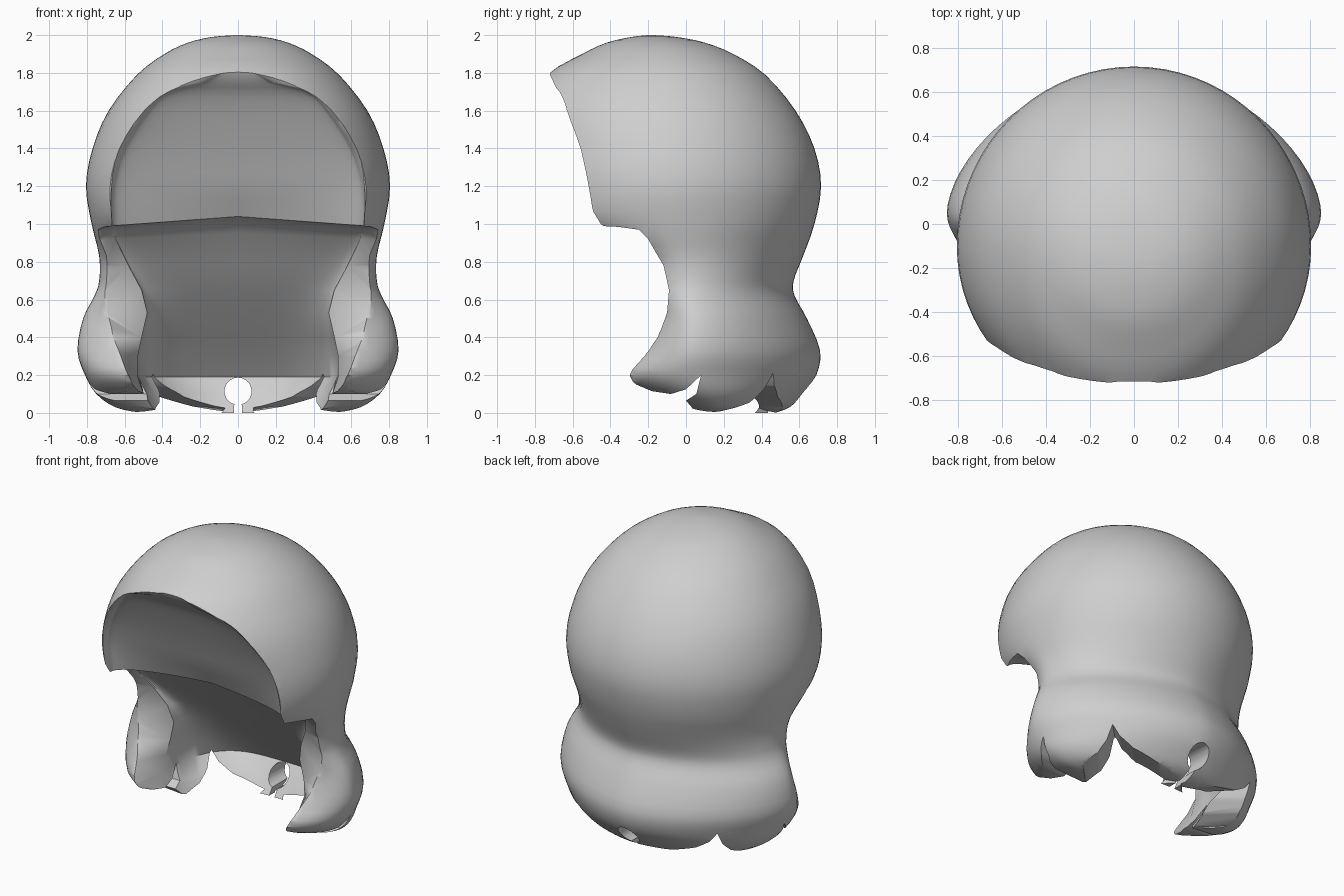
import bpy, bmesh, math
from mathutils import Vector

if "Cube" in bpy.data.objects:
    bpy.data.objects.remove(bpy.data.objects["Cube"])

grey = bpy.data.materials.new("soft_grey")
grey.diffuse_color = (0.62, 0.62, 0.62, 1)
grey.use_nodes = True
grey.node_tree.nodes["Principled BSDF"].inputs["Base Color"].default_value = grey.diffuse_color


def smooth_rows(rows, steps):
    """Catmull-Rom through rows of numbers."""
    out = []
    for i in range(len(rows) - 1):
        a, b, c, d = (rows[max(0, min(len(rows) - 1, i + k))] for k in (-1, 0, 1, 2))
        for s in range(steps):
            t = s / steps
            out.append([0.5 * (2 * q + (r - p) * t + (2 * p - 5 * q + 4 * r - s4) * t * t
                        + (3 * q - p - 3 * r + s4) * t ** 3) for p, q, r, s4 in zip(a, b, c, d)])
    return out + [list(rows[-1])]


def loft(name, rings):
    """Closed solid through a stack of equal rings, normals outward."""
    bm = bmesh.new()
    loops = [[bm.verts.new(p) for p in ring] for ring in rings]
    for lo, hi in zip(loops, loops[1:]):
        for i in range(len(lo)):
            j = (i + 1) % len(lo)
            bm.faces.new((lo[i], lo[j], hi[j], hi[i]))
    bm.faces.new(loops[0][::-1])
    bm.faces.new(loops[-1])
    bmesh.ops.triangulate(bm, faces=bm.faces[:])
    if bm.calc_volume(signed=True) < 0:
        bmesh.ops.reverse_faces(bm, faces=bm.faces[:])
    mesh = bpy.data.meshes.new(name)
    bm.to_mesh(mesh)
    bm.free()
    ob = bpy.data.objects.new(name, mesh)
    bpy.context.collection.objects.link(ob)
    mesh.materials.append(grey)
    return ob


def volume(mesh):
    bm = bmesh.new()
    bm.from_mesh(mesh)
    v = bm.calc_volume(signed=True)
    bm.free()
    return v


def carve(target, cutter, most):
    """Cut, accepting only a result that removes a sensible share."""
    before = volume(target.data)
    for solver, own in (("MANIFOLD", False), ("EXACT", False), ("EXACT", True), ("FLOAT", False)):
        mod = target.modifiers.new("carve", "BOOLEAN")
        mod.operation, mod.object, mod.solver = "DIFFERENCE", cutter, solver
        if solver == "EXACT":
            mod.use_self = own
        dg = bpy.context.evaluated_depsgraph_get()
        dg.update()
        mesh = bpy.data.meshes.new_from_object(target.evaluated_get(dg))
        target.modifiers.remove(mod)
        if before * (1 - most) < volume(mesh) < before * 0.99999:
            target.data = mesh
            return


# Hair mass: z, half width, back y, virtual front y, centre y
levels = [
    (0.00, 0.52, 0.47, 0.06, 0.20), (0.03, 0.65, 0.55, -0.04, 0.15), (0.10, 0.75, 0.62, -0.30, 0.10),
    (0.20, 0.81, 0.69, -0.45, 0.05), (0.33, 0.85, 0.71, -0.32, 0.05), (0.50, 0.82, 0.64, -0.24, 0.05),
    (0.62, 0.76, 0.575, -0.30, 0.03), (0.70, 0.735, 0.57, -0.36, 0.02), (0.83, 0.735, 0.62, -0.42, -0.02),
    (1.00, 0.775, 0.68, -0.81, -0.08), (1.20, 0.805, 0.715, -0.87, -0.10), (1.40, 0.77, 0.68, -0.89, -0.10),
    (1.60, 0.685, 0.58, -0.87, -0.10), (1.79, 0.535, 0.42, -0.735, -0.12), (1.90, 0.39, 0.25, -0.55, -0.14),
    (1.96, 0.265, 0.10, -0.42, -0.15), (1.99, 0.14, -0.05, -0.29, -0.16), (2.00, 0.01, -0.17, -0.20, -0.19)]
SEG = 72
rings = []
for z, w, back, front, c in smooth_rows(levels, 3):
    ring = []
    e = 1 + 0.18 * max(0, min(1, (1.0 - z) / 0.4))      # lower roll is more pointed at the back
    for i in range(SEG):
        a = math.tau * i / SEG
        s, k = math.sin(a), math.cos(a)
        if s > 0:
            ring.append((math.copysign(w * abs(k) ** e, k), c + s ** e * (back - c), z))
        else:
            ring.append((w * k, c + s * (c - front), z))
    rings.append(ring)
hair = loft("hair", rings)

# Neck hollow with a sloping roof, then the face opening:
# z, side edge y, hollow half width, hollow back y, edge x
neck = [
    (-0.10, -0.40, 0.44, 0.30, 0.55), (0.00, -0.35, 0.46, 0.37, 0.56), (0.10, -0.33, 0.50, 0.44, 0.57),
    (0.19, -0.32, 0.53, 0.505, 0.58), (0.30, -0.22, 0.53, 0.41, 0.62), (0.40, -0.15, 0.51, 0.31, 0.66),
    (0.53, -0.10, 0.48, 0.185, 0.69), (0.65, -0.09, 0.51, 0.07, 0.70), (0.78, -0.12, 0.58, -0.045, 0.70),
    (0.92, -0.20, 0.65, -0.17, 0.70)]
brow = [(0.97, -0.25, 0.66, -0.235, 0.69), (0.985, -0.36, 0.66, -0.28, 0.68)]
face = [
    (0.99, -0.482, 0.665, -0.30, 0.67), (1.20, -0.515, 0.66, -0.39, 0.67), (1.40, -0.56, 0.60, -0.48, 0.63),
    (1.60, -0.632, 0.47, -0.58, 0.50), (1.70, -0.678, 0.36, -0.64, 0.40), (1.79, -0.72, 0.10, -0.71, 0.12),
    (2.05, -0.84, 0.05, -0.83, 0.08)]
N = 14
rings = []
for z, edge, w, back, ex in neck + brow + smooth_rows(face, 3):
    back = max(back, edge + 0.01)
    ex = max(ex, w + 0.005)
    half = [(1.2, -1.4), (1.2, edge), (ex, edge)]
    square = 0.55 if 0.15 < z < 0.95 else 0.8           # flatter roof inside the neck
    for k in range(N + 1):
        a = math.pi / 2 * k / N
        start = edge + (back - edge) * 0.3
        half.append((w * math.cos(a) ** square if k < N else 0.0,
                     start + (back - start) * math.sin(a) ** (square + 0.2)))
    lift = 0.05 * max(0, 1 - abs(z - 0.99) / 0.2)
    pts = half + [(-x, y) for x, y in half[-2::-1]]
    rings.append([(x, y, z + lift * max(0, 1 - abs(x) / 0.67)) for x, y in pts])
cutters = [loft("opening_cutter", rings)]


def notch(name, profile, origin, angle, near, far):
    """Prism cutter: profile in (sideways, z), pushed outward along angle."""
    out = Vector((math.cos(angle), math.sin(angle), 0))
    side = Vector((-math.sin(angle), math.cos(angle), 0))
    cutters.append(loft(name, [[Vector(origin) + out * d + side * u + Vector((0, 0, z))
                                for u, z in profile] for d in (near, far)]))


# Keyhole gap at the middle of the back
hole = [(0.02, -0.06)]
for i in range(17):
    a = math.radians(-74 + 328 * i / 16)
    hole.append((0.072 * math.cos(a), 0.115 + 0.072 * math.sin(a)))
hole.append((-0.02, -0.06))
notch("back_gap_cutter", hole, (0, 0, 0), math.pi / 2, 0.15, 1.0)

# Pointed gaps that leave rounded lock tips along the lower edge
side_gap = [(0.08, 0.2), (0.0, 0.125), (-0.08, 0.1), (-0.18, 0.115), (-0.36, 0.19), (-0.36, -0.05),
            (0.06, -0.05), (0.03, 0.03), (0.0, 0.065), (0.055, 0.1)]
rear_gap = [(0.0, 0.21), (-0.04, 0.12), (-0.1, 0.055), (-0.2, 0.015), (-0.2, -0.06), (0.42, -0.06),
            (0.40, 0.0), (0.26, 0.035), (0.12, 0.085), (0.04, 0.145)]
for s, label in ((1, "right"), (-1, "left")):
    for part, prof, shift, ang in (("side", side_gap, 0.0, 0.0), ("rear", rear_gap, 0.1, math.radians(45))):
        if s < 0:
            prof, ang = [(-u, z) for u, z in prof], math.pi - ang
        notch(f"{label}_{part}_gap_cutter", prof, (shift * s, 0, 0), ang, 0.25, 1.2)

# Carve the hair, then shade
for n, c in enumerate(cutters):
    c.hide_render = True
    carve(hair, c, 0.8 if n == 0 else 0.1)
for c in cutters:
    bpy.data.objects.remove(c)
bpy.context.view_layer.objects.active = hair
hair.select_set(True)
bpy.ops.object.shade_smooth_by_angle(angle=math.radians(40))
